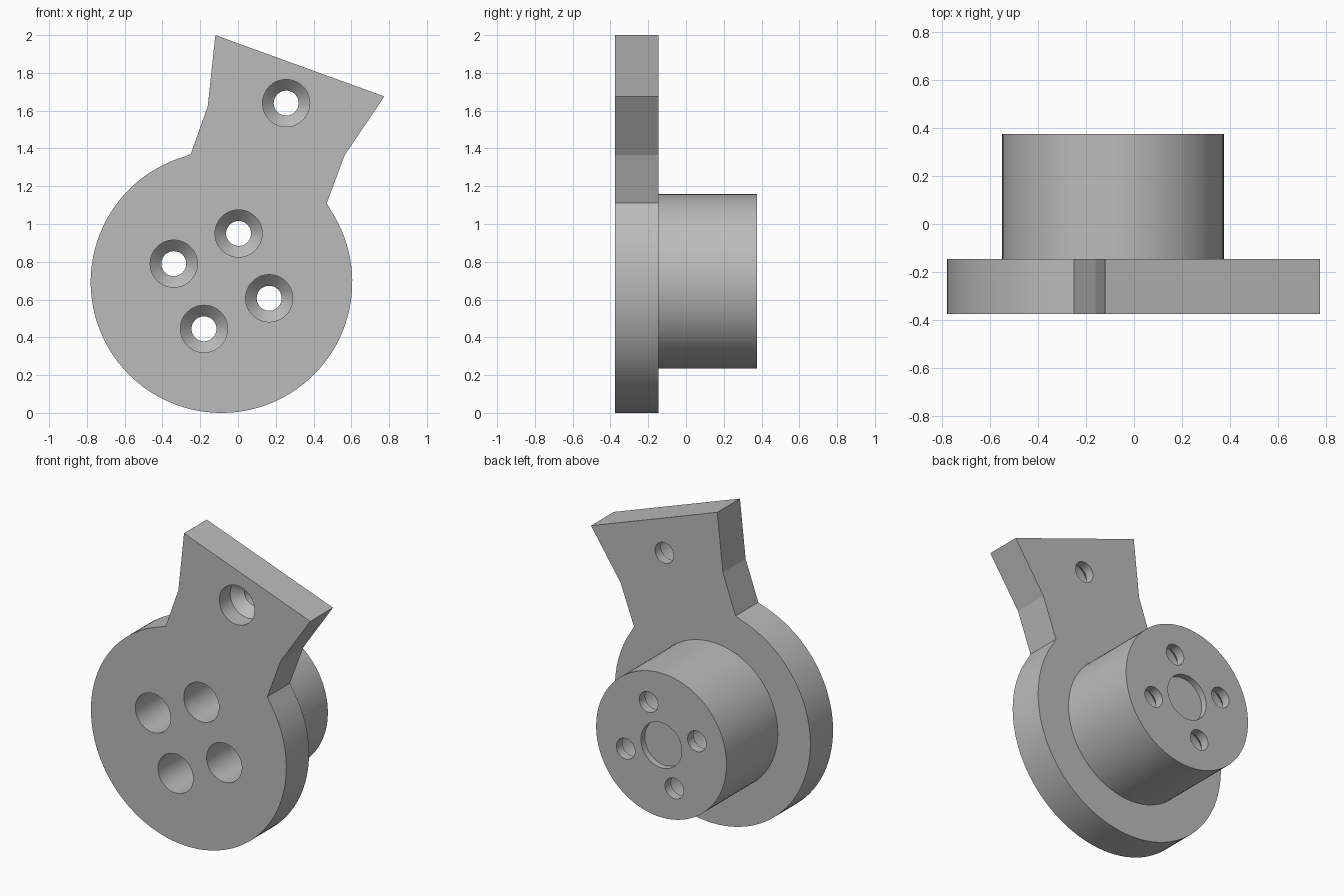
import bpy, bmesh, math
from mathutils import Vector

cube = bpy.data.objects.get("Cube")
if cube:
    bpy.data.objects.remove(cube, do_unlink=True)

grey = bpy.data.materials.new("plain grey")
grey.use_nodes = True
colour = (0.5, 0.5, 0.5, 1)
grey.diffuse_color = colour
grey.node_tree.nodes["Principled BSDF"].inputs["Base Color"].default_value = colour

CX, CZ, R = -0.0875, 0.6925, 0.6925   # disc centre and radius
FRONT, STEP, BACK = -0.375, -0.145, 0.375
HEAD, BORE = 0.125, 0.066             # screw head and shank radii


def finish(name, bm):
    bmesh.ops.recalc_face_normals(bm, faces=bm.faces)
    mesh = bpy.data.meshes.new(name)
    bm.to_mesh(mesh)
    bm.free()
    mesh.materials.append(grey)
    obj = bpy.data.objects.new(name, mesh)
    bpy.context.collection.objects.link(obj)
    return obj


def turned(name, x, z, profile, n=48):
    """Solid of revolution about y from (y, radius) pairs."""
    bm = bmesh.new()
    rings = [[bm.verts.new((x + r * math.cos(math.tau * i / n), y,
                            z + r * math.sin(math.tau * i / n)))
              for i in range(n)] for y, r in profile]
    for a, b in zip(rings, rings[1:]):
        for i in range(n):
            j = (i + 1) % n
            bm.faces.new((a[i], a[j], b[j], b[i]))
    bm.faces.new(rings[0])
    bm.faces.new(rings[-1])
    return finish(name, bm)


def combine(target, tool, operation):
    mod = target.modifiers.new(tool.name, 'BOOLEAN')
    mod.operation, mod.solver, mod.object = operation, 'EXACT', tool
    bpy.context.view_layer.objects.active = target
    bpy.ops.object.modifier_apply(modifier=mod.name)
    bpy.data.objects.remove(tool, do_unlink=True)


# Flat plate: round disc with a flared arm
arm = [(0.47, 1.11), (0.565, 1.365), (0.775, 1.675),
       (-0.12, 2.0), (-0.16, 1.625), (-0.25, 1.37)]
start = math.atan2(arm[-1][1] - CZ, arm[-1][0] - CX)
end = math.atan2(arm[0][1] - CZ, arm[0][0] - CX) + math.tau
steps = 90
arc = [start + (end - start) * i / steps for i in range(1, steps)]
outline = arm + [(CX + R * math.cos(a), CZ + R * math.sin(a)) for a in arc]
bm = bmesh.new()
face = bm.faces.new([bm.verts.new((x, FRONT, z)) for x, z in outline])
extruded = bmesh.ops.extrude_face_region(bm, geom=[face], use_keep_orig=True)
bmesh.ops.translate(bm, vec=Vector((0, STEP - FRONT, 0)),
                    verts=[v for v in extruded["geom"] if isinstance(v, bmesh.types.BMVert)])
bracket = finish("mounting_bracket", bm)

# Round boss on the back
boss = turned("boss", CX, 0.6975, [(STEP - 0.1, 0.462), (BACK, 0.462)], 96)
combine(bracket, boss, 'UNION')

# Shallow recess in the middle of the boss
recess = turned("centre_recess", CX, 0.6975, [(BACK - 0.04, 0.145), (BACK + 0.1, 0.145)])
combine(bracket, recess, 'DIFFERENCE')

# Countersunk screw holes: four through the boss, one through the arm
holes = [(-0.34, 0.79, BACK), (0.003, 0.95, BACK), (0.165, 0.607, BACK),
         (-0.18, 0.445, BACK), (0.255, 1.64, STEP)]
for x, z, exit_y in holes:
    neck = exit_y - 0.06
    hole = turned("screw_hole", x, z, [(FRONT - 0.1, HEAD), (neck - 0.06, HEAD),
                                       (neck, BORE), (exit_y + 0.1, BORE)])
    combine(bracket, hole, 'DIFFERENCE')

bpy.ops.object.select_all(action='DESELECT')
bracket.select_set(True)
bpy.context.view_layer.objects.active = bracket
bpy.ops.object.shade_smooth_by_angle(angle=math.radians(10))
